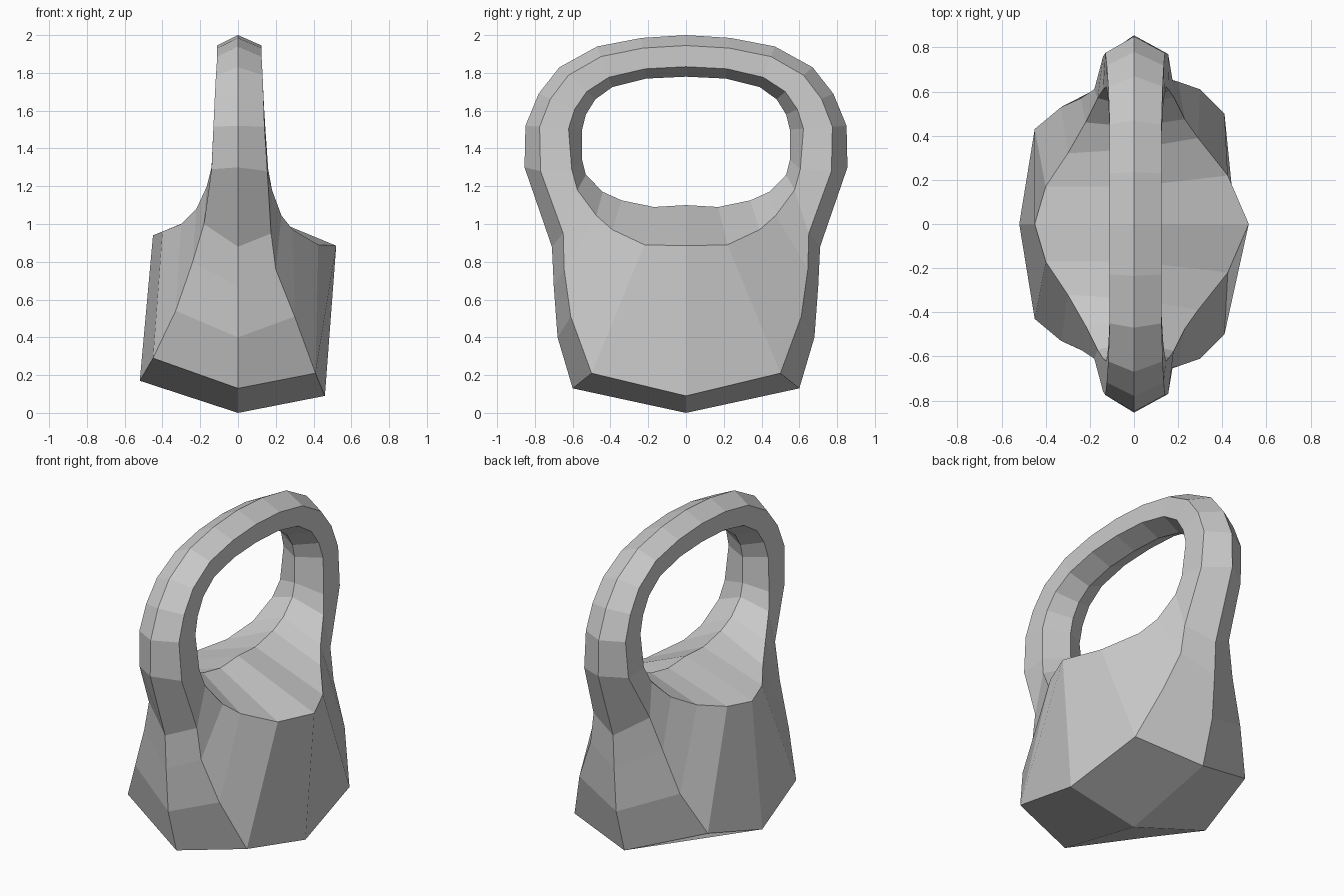
import bpy, bmesh

if "Cube" in bpy.data.objects:
    bpy.data.objects.remove(bpy.data.objects["Cube"])

# Rails run from the base centre (y = 0) round the handle to its top (y = 0).
# Centre ridges on x = 0, as (y, z): outside of the body, inside of the hole
outer = [(0, 0), (.60, .13), (.68, .40), (.70, .67), (.71, .88), (.855, 1.30),
         (.85, 1.52), (.78, 1.69), (.67, 1.83), (.47, 1.94), (.235, 1.985), (0, 2)]
inner = [(0, 1.10), (.17, 1.09), (.34, 1.125), (.44, 1.17), (.53, 1.26), (.55, 1.34),
         (.55, 1.50), (.53, 1.58), (.48, 1.66), (.39, 1.725), (.21, 1.77), (0, 1.78)]

# Lower part of the four side rails, as (x, y, z)
outer_right = [(.46, 0, .09), (.41, .50, .21), (.30, .61, .51),
               (.20, .645, .76), (.175, .65, .95), (.155, .77, 1.28)]
inner_right = [(.52, 0, .885), (.425, .22, .89), (.29, .39, .97),
               (.23, .475, 1.045), (.18, .575, 1.18), (.16, .605, 1.29)]
outer_left = [(-.52, 0, .17), (-.45, .43, .29), (-.33, .53, .54),
              (-.24, .57, .80), (-.18, .61, 1.0), (-.14, .76, 1.29)]
inner_left = [(-.45, 0, .94), (-.40, .17, .96), (-.30, .32, 1.0),
              (-.22, .46, 1.08), (-.165, .57, 1.20), (-.14, .61, 1.30)]


def handle_rail(lower, x_start, x_end, f):
    """Continue a side rail over the handle, between the two ridges."""
    rail = list(lower)
    for i in range(6, 12):
        x = x_start + (x_end - x_start) * min(1, (i - 6) / 3)
        rail.append((x, *[a + (b - a) * f for a, b in zip(outer[i], inner[i])]))
    return rail


rails = [
    [(0, *p) for p in outer],
    handle_rail(outer_right, .14, .125, .25),
    handle_rail(inner_right, .145, .125, .76),
    [(0, *p) for p in inner],
    handle_rail(inner_left, -.125, -.11, .76),
    handle_rail(outer_left, -.13, -.11, .25),
]

# Six-sided sections on the +y half, then mirrored back down the -y half
sections = [[r[i] for r in rails] for i in range(12)]
sections += [[(x, -y, z) for x, y, z in sections[i]] for i in range(10, 0, -1)]

# Closed loop of sections: weighted base and handle in one skin
bm = bmesh.new()
rings = [[bm.verts.new(p) for p in s] for s in sections]
for i, a in enumerate(rings):
    b = rings[(i + 1) % len(rings)]
    for j in range(6):
        k = (j + 1) % 6
        bm.faces.new((a[j], a[k], b[k], b[j]))
bmesh.ops.recalc_face_normals(bm, faces=bm.faces)
mesh = bpy.data.meshes.new("weight_with_handle")
bm.to_mesh(mesh)
bm.free()
bpy.context.collection.objects.link(bpy.data.objects.new("weight_with_handle", mesh))
